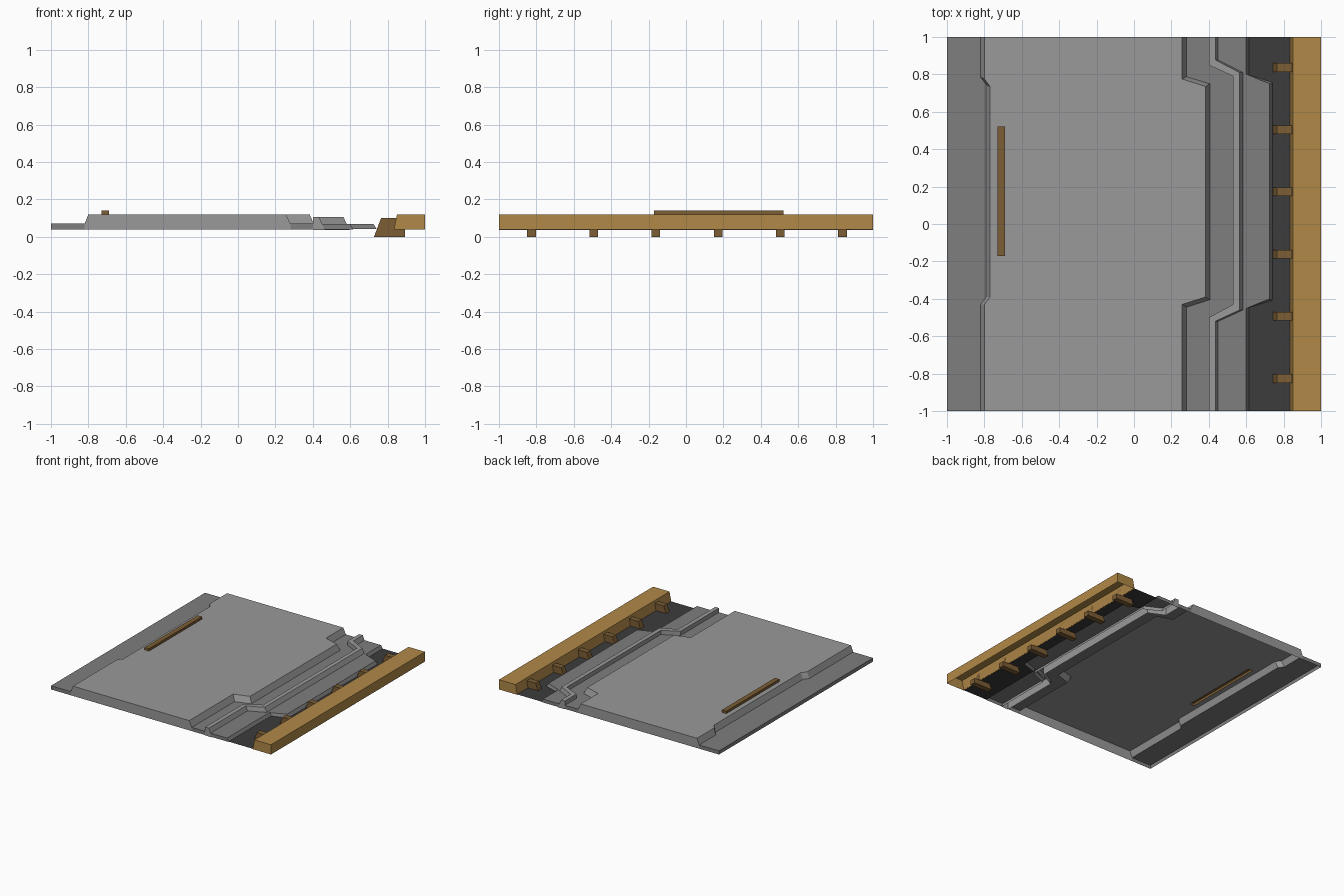
import bpy

if "Cube" in bpy.data.objects:
    bpy.data.objects.remove(bpy.data.objects["Cube"])

BASE = 0.04


def material(name, rgb):
    m = bpy.data.materials.new(name)
    m.diffuse_color = (*rgb, 1)
    m.use_nodes = True
    m.node_tree.nodes["Principled BSDF"].inputs["Base Color"].default_value = m.diffuse_color
    return m


LIGHT = material("light_grey", (0.32, 0.32, 0.32))
MID = material("mid_grey", (0.21, 0.21, 0.21))
DARK = material("dark_grey", (0.045, 0.045, 0.045))
WOOD = material("tan", (0.44, 0.25, 0.065))
BROWN = material("brown", (0.20, 0.11, 0.035))


def add_mesh(name, verts, faces, mat):
    me = bpy.data.meshes.new(name)
    me.from_pydata(verts, [], faces)
    me.materials.append(mat)
    me.update()
    ob = bpy.data.objects.new(name, me)
    bpy.context.collection.objects.link(ob)
    return ob


def jog(x_end, x_mid, z, breaks):
    """Lengthwise line that steps from x_end to x_mid over the middle."""
    xs = (x_end, x_end, x_mid, x_mid, x_end, x_end)
    return [(x, y, z) for x, y in zip(xs, (-1, *breaks, 1))]


def straight(x, z, breaks=(-0.44, -0.17, 0.52, 0.78)):
    return jog(x, x, z, breaks)


def strip(name, lines, mat, hole=None, caps=True):
    """Open-bottomed shell lofted across lengthwise lines, with end caps."""
    verts = [p for line in lines for p in line]
    faces = []
    for i in range(len(lines) - 1):
        for j in range(5):
            if (i, j) != hole:
                a, b = i * 6 + j, (i + 1) * 6 + j
                faces.append((a, b, b + 1, a + 1))
    if caps:
        for j in (0, 5):
            loop = [i * 6 + j for i in range(len(lines))]
            for k in (-1, 0):
                x, y, z = lines[k][j]
                if z > BASE:
                    verts.append((x, y, BASE))
                    loop.append(len(verts) - 1)
            faces.append(loop[::-1] if j == 0 else loop)
    return add_mesh(name, verts, faces, mat)


# Shared edge lines of the stepped floor
left_foot = jog(-0.82, -0.79, 0.07, (-0.43, -0.39, 0.745, 0.785))
left_top = jog(-0.80, -0.77, 0.12, (-0.43, -0.39, 0.735, 0.775))
panel_top = jog(0.257, 0.383, 0.12, (-0.43, -0.39, 0.735, 0.775))
panel_foot = jog(0.28, 0.405, 0.07, (-0.445, -0.405, 0.75, 0.787))
ridge_l = (-0.50, -0.43, 0.79, 0.85)
ridge_r = (-0.52, -0.46, 0.81, 0.877)
lip_top = jog(0.60, 0.725, 0.068, (-0.44, -0.40, 0.75, 0.79))
lip_foot = jog(0.615, 0.74, 0.043, (-0.447, -0.407, 0.757, 0.797))

# Grey floor parts, left to right
strip("left_ledge", [straight(-1, BASE), straight(-1, 0.07), left_foot], MID)
strip("main_panel", [left_foot, left_top, straight(-0.73, 0.12),
                     straight(-0.69, 0.12), panel_top, panel_foot],
      LIGHT, hole=(2, 2))
strip("inner_ledge", [panel_foot, jog(0.40, 0.53, 0.07, ridge_l)], MID)
strip("raised_ridge", [jog(0.40, 0.53, 0.037, ridge_l),
                       jog(0.40, 0.53, 0.105, ridge_l),
                       jog(0.435, 0.564, 0.105, ridge_r),
                       jog(0.463, 0.597, 0.037, ridge_r)], LIGHT)
strip("outer_ledge", [jog(0.447, 0.58, 0.068, ridge_r), lip_top, lip_foot], MID)
strip("channel_floor", [lip_foot, straight(0.836, 0.043)], DARK, caps=False)

# Side rail with sloped inner face
strip("side_rail", [straight(0.834, BASE), straight(0.85, 0.12),
                    straight(1, 0.12), straight(1, BASE)], WOOD)

# Thin bar on the panel, open underneath
x0, x1, y0, y1 = -0.73, -0.69, -0.17, 0.52
add_mesh("panel_bar",
         [(x, y, z) for z in (0.12, 0.14)
          for x, y in ((x0, y0), (x1, y0), (x1, y1), (x0, y1))],
         [(4, 5, 6, 7), (0, 1, 5, 4), (1, 2, 6, 5), (2, 3, 7, 6), (3, 0, 4, 7)],
         BROWN)

# Row of brackets hooking under the rail
profile = [(0.727, 0), (0.893, 0), (0.893, 0.04), (0.834, 0.04),
           (0.846, 0.10), (0.765, 0.10)]
n = len(profile)
for k in range(6):
    yc = -0.826 + k * 0.3325
    verts = [(x, yc + s * 0.023, z) for s in (-1, 1) for x, z in profile]
    faces = [tuple(range(n)), tuple(range(2 * n - 1, n - 1, -1))]
    faces += [(i, i + n, (i + 1) % n + n, (i + 1) % n) for i in range(n)]
    add_mesh(f"rail_bracket_{k + 1}", verts, faces, BROWN)
